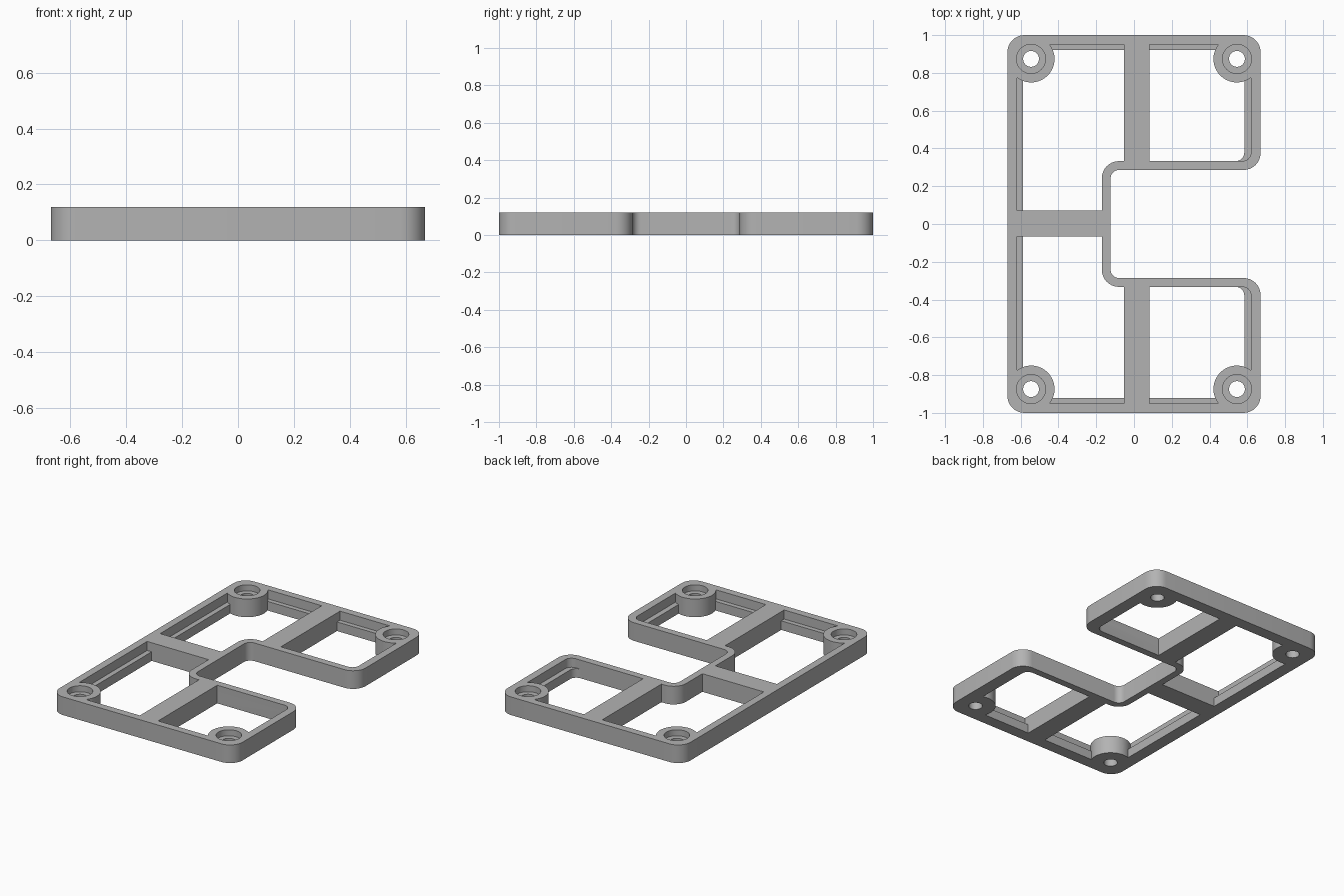
import bpy, bmesh, math
from mathutils import Vector

default = bpy.data.objects.get("Cube")
if default:
    bpy.data.objects.remove(default, do_unlink=True)

HEIGHT, LEDGE_TOP = 0.12, 0.06

grey = bpy.data.materials.new("matte grey")
grey.use_nodes = True
grey.diffuse_color = (0.45, 0.45, 0.45, 1)
grey.node_tree.nodes["Principled BSDF"].inputs["Base Color"].default_value = (0.45, 0.45, 0.45, 1)


def rounded(corners, steps=8):
    """Round every (x, y, radius) corner of a right-angled outline."""
    pts = []
    for i, (x, y, r) in enumerate(corners):
        p = Vector((x, y))
        a = (Vector(corners[i - 1][:2]) - p).normalized()
        b = (Vector(corners[(i + 1) % len(corners)][:2]) - p).normalized()
        centre = p + (a + b) * r
        for k in range(steps + 1):
            t = math.pi / 2 * k / steps
            pts.append(centre - b * r * math.cos(t) - a * r * math.sin(t))
    return pts


def c_outline(left, right, end, arm, notch, r_out, r_arm, r_notch):
    """C-shaped outline, open towards +x and mirrored about y = 0."""
    half = [(left, end, r_out), (right, end, r_out), (right, arm, r_arm), (notch, arm, r_notch)]
    return rounded(half + [(x, -y, r) for x, y, r in reversed(half)])


def circle(x, y, r, n=48):
    return [(x + r * math.cos(math.tau * k / n), y + r * math.sin(math.tau * k / n)) for k in range(n)]


def box(x0, x1, y0, y1):
    return [(x0, y0), (x1, y0), (x1, y1), (x0, y1)]


def prism(name, pts, z0, z1):
    bm = bmesh.new()
    face = bm.faces.new([bm.verts.new((p[0], p[1], z0)) for p in pts])
    top = bmesh.ops.extrude_face_region(bm, geom=[face])["geom"]
    bmesh.ops.translate(bm, vec=(0, 0, z1 - z0),
                        verts=[v for v in top if isinstance(v, bmesh.types.BMVert)])
    bmesh.ops.recalc_face_normals(bm, faces=bm.faces)
    mesh = bpy.data.meshes.new(name)
    bm.to_mesh(mesh)
    bm.free()
    mesh.materials.append(grey)
    obj = bpy.data.objects.new(name, mesh)
    bpy.context.collection.objects.link(obj)
    return obj


def cut(target, cutter):
    """Subtract the cutter, apply the result and delete the cutter."""
    mod = target.modifiers.new("cut", 'BOOLEAN')
    mod.operation, mod.solver, mod.object = 'DIFFERENCE', 'EXACT', cutter
    bpy.context.view_layer.objects.active = target
    bpy.ops.object.modifier_apply(modifier=mod.name)
    bpy.data.objects.remove(cutter, do_unlink=True)


# Solid C-shaped body
frame = prism("frame", c_outline(-0.67, 0.67, 1, 0.286, -0.124, 0.09, 0.09, 0.045), 0, HEIGHT)
bosses = [(x, y) for x in (-0.545, 0.545) for y in (-0.874, 0.874)]

# Pockets: wide above the ledge, narrower below; bars and bosses stay solid
pockets = [
    (c_outline(-0.62, 0.619, 0.951, 0.333, -0.17, 0.04, 0.045, 0.09), LEDGE_TOP, 0.3),
    (c_outline(-0.587, 0.584, 0.92, 0.333, -0.17, 0.02, 0.045, 0.09), -0.2, LEDGE_TOP + 0.02),
]
for outline, z0, z1 in pockets:
    pocket = prism("pocket_cutter", outline, z0, z1)
    cut(pocket, prism("cross_bar", box(-0.053, 0.081, -1.2, 1.2), -1, 1))
    cut(pocket, prism("side_bar", box(-0.9, -0.1, -0.065, 0.071), -1, 1))
    for x, y in bosses:
        cut(pocket, prism("boss", circle(x, y, 0.1245), -1, 1))
    cut(frame, pocket)

# Counterbored screw holes
for x, y in bosses:
    cut(frame, prism("counterbore", circle(x, y, 0.077), HEIGHT - 0.04, 0.3))
    cut(frame, prism("screw_hole", circle(x, y, 0.042, 32), -0.2, 0.3))

bpy.ops.object.select_all(action='DESELECT')
frame.select_set(True)
bpy.context.view_layer.objects.active = frame
bpy.ops.object.shade_smooth_by_angle(angle=math.radians(30))
